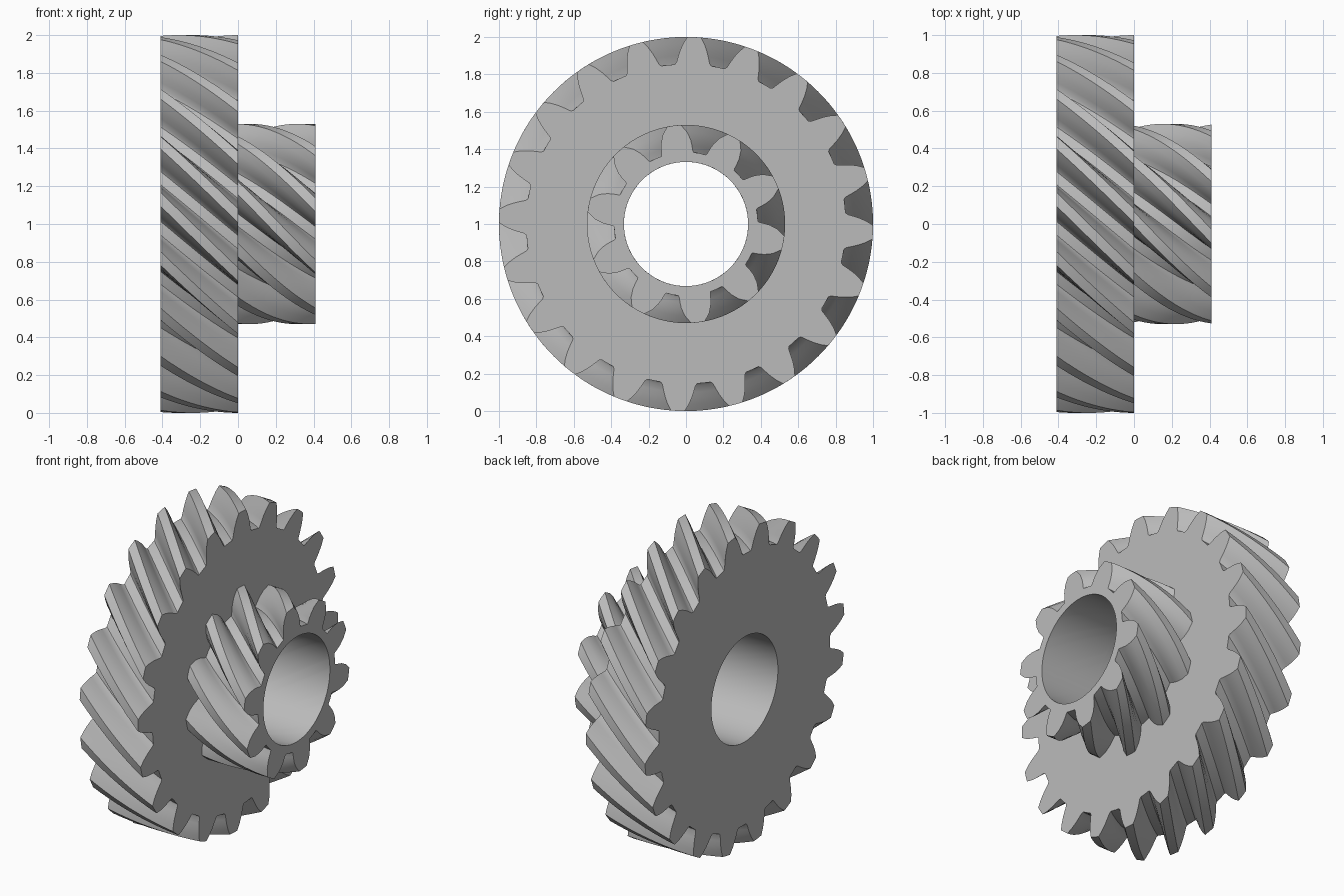
import bpy
import bmesh
from math import cos, sin, radians

cube = bpy.data.objects.get("Cube")
if cube:
    bpy.data.objects.remove(cube, do_unlink=True)

BORE = 0.332
WIDTH = 0.41

steel = bpy.data.materials.new("plain grey")
steel.use_nodes = True
grey = (0.5, 0.5, 0.5, 1.0)
steel.diffuse_color = grey
steel.node_tree.nodes["Principled BSDF"].inputs["Base Color"].default_value = grey


def gear_profile(teeth, flank):
    """Closed outline as (radius, degrees); flank runs from root to tip."""
    pitch = 360 / teeth
    root, tip = flank[0][0], flank[-1][0]
    tooth = [(root, -pitch / 2)]
    tooth += [(r, -a) for r, a in flank]
    tooth += [(tip, 0)]
    tooth += [(r, a) for r, a in reversed(flank)]
    return [(r, a + i * pitch) for i in range(teeth) for r, a in tooth]


def helical_gear(name, teeth, flank, x0, phase, twist, start_cap=True, slices=16):
    """Sweep the outline along x while turning it, with a round bore through it."""
    outline = gear_profile(teeth, flank)
    count = len(outline)
    bm = bmesh.new()

    def ring(x, turn, radius=None):
        verts = []
        for r, a in outline:
            rad, t = radius or r, radians(a + turn)
            verts.append(bm.verts.new((x, rad * cos(t), rad * sin(t))))
        return verts

    def bridge(a, b):
        for i in range(count):
            j = (i + 1) % count
            bm.faces.new((a[i], a[j], b[j], b[i]))

    outer, inner = [], []
    for s in range(slices + 1):
        f = s / slices
        x, turn = x0 + WIDTH * f, phase + twist * f
        outer.append(ring(x, turn))
        inner.append(ring(x, turn, BORE))
    for s in range(slices):
        bridge(outer[s], outer[s + 1])
        bridge(inner[s + 1], inner[s])
    bridge(outer[-1], inner[-1])
    if start_cap:
        bridge(inner[0], outer[0])

    # Outward-facing normals: the tooth tips decide the direction
    bm.normal_update()
    tip = max(bm.faces, key=lambda f: f.calc_center_median().yz.length)
    if tip.normal.yz.dot(tip.calc_center_median().yz) < 0:
        bmesh.ops.reverse_faces(bm, faces=bm.faces[:])

    mesh = bpy.data.meshes.new(name)
    bm.to_mesh(mesh)
    bm.free()
    mesh.materials.append(steel)
    obj = bpy.data.objects.new(name, mesh)
    obj.location.z = 1
    bpy.context.collection.objects.link(obj)
    bpy.ops.object.select_all(action="DESELECT")
    obj.select_set(True)
    bpy.context.view_layer.objects.active = obj
    bpy.ops.object.shade_smooth_by_angle(angle=radians(30))
    return obj


# Flanks as (radius, half tooth angle), root to tip
large_flank = [(0.855, 6.6), (0.865, 5.9), (0.9, 5.1), (0.93, 4.4), (0.965, 3.4), (1, 2.1)]
small_flank = [(0.385, 13), (0.395, 12.2), (0.42, 11.4), (0.45, 10.2), (0.49, 7.8), (0.53, 4)]

# Large gear wheel, and the small pinion on its left face
helical_gear("large_gear", 20, large_flank, -WIDTH, 64.5, 23)
helical_gear("small_gear", 10, small_flank, 0, 51, 46, start_cap=False)
